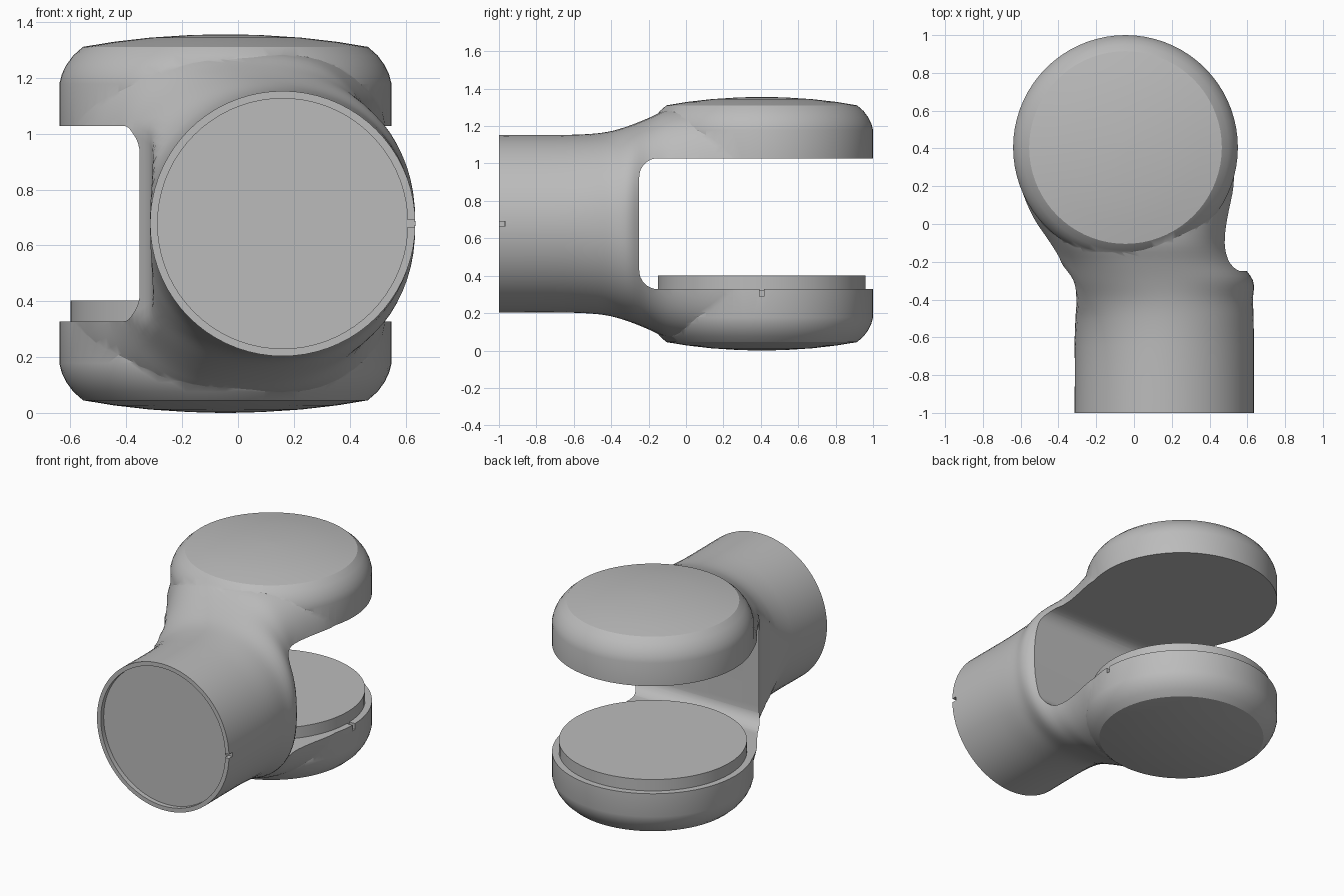
import bpy, bmesh, math
from mathutils import Matrix, Vector

cube = bpy.data.objects.get("Cube")
if cube:
    bpy.data.objects.remove(cube, do_unlink=True)

MID = 0.678                      # height of the mirror plane
HUB = (-0.045, 0.405)            # axis of the two fork discs
SIDES = 72

grey = bpy.data.materials.new("plain_grey")
grey.use_nodes = True
grey.diffuse_color = (0.5, 0.5, 0.5, 1)
grey.node_tree.nodes["Principled BSDF"].inputs["Base Color"].default_value = (0.5, 0.5, 0.5, 1)


def make(name, bm):
    bmesh.ops.recalc_face_normals(bm, faces=bm.faces)
    mesh = bpy.data.meshes.new(name)
    bm.to_mesh(mesh)
    bm.free()
    mesh.materials.append(grey)
    ob = bpy.data.objects.new(name, mesh)
    bpy.context.collection.objects.link(ob)
    return ob


def loft(name, rings):
    """Skin closed rings of equal length and cap both ends."""
    bm = bmesh.new()
    loops = [[bm.verts.new(p) for p in ring] for ring in rings]
    for a, b in zip(loops, loops[1:]):
        for i in range(len(a)):
            j = (i + 1) % len(a)
            bm.faces.new((a[i], a[j], b[j], b[i]))
    bm.faces.new(loops[0])
    bm.faces.new(loops[-1])
    return make(name, bm)


def turned(name, profile, side=1):
    """Turn a (radius, height) profile about the disc axis."""
    angles = [2 * math.pi * i / SIDES for i in range(SIDES)]
    return loft(name, [[(HUB[0] + r * math.cos(t), HUB[1] + r * math.sin(t), MID + side * h)
                        for t in angles] for r, h in profile])


def box(name, low, high):
    bm = bmesh.new()
    size = Vector(high) - Vector(low)
    centre = (Vector(high) + Vector(low)) / 2
    bmesh.ops.create_cube(bm, size=1, matrix=Matrix.Translation(centre) @ Matrix.Diagonal((*size, 1)))
    return make(name, bm)


def activate(ob):
    bpy.ops.object.select_all(action='DESELECT')
    ob.select_set(True)
    bpy.context.view_layer.objects.active = ob


def combine(ob, tool, operation):
    activate(ob)
    mod = ob.modifiers.new("combine", 'BOOLEAN')
    mod.operation, mod.solver, mod.object = operation, 'EXACT', tool
    bpy.ops.object.modifier_apply(modifier=mod.name)
    bpy.data.objects.remove(tool, do_unlink=True)


def smooth_between(keys, steps=4):
    """Cubic interpolation through rows, the first column being position."""
    out = []
    for k in range(len(keys) - 1):
        p, q = keys[k], keys[k + 1]
        before, after = keys[max(k - 1, 0)], keys[min(k + 2, len(keys) - 1)]
        span = q[0] - p[0]
        for s in range(steps):
            t = s / steps
            row = [p[0] + span * t]
            for c in range(1, len(p)):
                m0 = (q[c] - before[c]) / (q[0] - before[0]) * span
                m1 = (after[c] - p[c]) / (after[0] - p[0]) * span
                row.append((2*t**3 - 3*t**2 + 1) * p[c] + (t**3 - 2*t**2 + t) * m0
                           + (3*t**2 - 2*t**3) * q[c] + (t**3 - t**2) * m1)
            out.append(row)
    return out + [keys[-1]]


def section(y, cx, left, right, height, power, limit):
    ring = []
    for i in range(SIDES):
        t = 2 * math.pi * i / SIDES
        c, s = math.cos(t), math.sin(t)
        x = math.copysign(abs(c) ** (2 / power), c) * (right if c > 0 else left)
        z = math.copysign(abs(s) ** (2 / power), s) * height
        ring.append((max(cx + x, limit), y, MID + z))
    return ring


# Body: round tube widening into the fork
# columns: y, centre x, left width, right width, half height, squareness, flank limit
keys = [
    (-1.00, 0.16, 0.475, 0.475, 0.475, 2.0, -0.315),
    (-0.65, 0.16, 0.475, 0.475, 0.475, 2.0, -0.315),
    (-0.50, 0.155, 0.49, 0.478, 0.481, 2.05, -0.31),
    (-0.40, 0.14, 0.52, 0.49, 0.495, 2.1, -0.305),
    (-0.30, 0.10, 0.52, 0.53, 0.525, 2.3, -0.32),
    (-0.20, 0.05, 0.49, 0.51, 0.565, 2.6, -0.39),
    (-0.10, 0.00, 0.475, 0.515, 0.61, 3.0, -0.45),
    (0.03, -0.03, 0.52, 0.545, 0.63, 3.5, -0.54),
    (0.20, -0.045, 0.567, 0.585, 0.645, 4.0, -0.61),
    (0.40, -0.045, 0.59, 0.59, 0.645, 4.0, -0.64),
]
body = loft("forked_arm", [section(*row) for row in smooth_between(keys)])

# Fork discs: straight side, rounded shoulder, shallow domed face
profile = [(0.595, 0.30), (0.595, 0.50), (0.586, 0.535), (0.57, 0.568), (0.545, 0.602),
           (0.51, 0.633), (0.40, 0.651), (0.27, 0.666), (0.13, 0.675), (0.02, 0.678)]
for side in (1, -1):
    combine(body, turned("fork_disc", profile, side), 'UNION')

# Slot between the discs, with rounded inner corners
slot = box("slot_cutter", (-2, -0.25, MID - 0.35), (2, 2, MID + 0.35))
bm = bmesh.new()
bm.from_mesh(slot.data)
inner = [e for e in bm.edges if all(v.co.y < 0 for v in e.verts)
         and abs(e.verts[0].co.x - e.verts[1].co.x) > 1]
bmesh.ops.bevel(bm, geom=inner, offset=0.1, segments=8, profile=0.5, affect='EDGES')
bm.to_mesh(slot.data)
bm.free()
combine(body, slot, 'DIFFERENCE')

# Shallow recess in the tube end
rings = [[(0.16 + 0.448 * math.cos(2 * math.pi * i / SIDES), y,
           MID + 0.448 * math.sin(2 * math.pi * i / SIDES)) for i in range(SIDES)]
         for y in (-1.1, -0.97)]
combine(body, loft("recess_cutter", rings), 'DIFFERENCE')

# Alignment notches on the tube rim and on the lower disc
combine(body, box("rim_notch", (0.59, -1.1, MID - 0.013), (0.7, -0.965, MID + 0.013)), 'DIFFERENCE')
combine(body, box("disc_notch", (0.5, HUB[1] - 0.013, 0.29), (0.7, HUB[1] + 0.013, 0.36)), 'DIFFERENCE')

# Raised pad on the lower disc
pad = turned("joint_pad", [(0.555, 0.36), (0.555, 0.276)], -1)

for ob in (body, pad):
    activate(ob)
    bpy.ops.object.shade_smooth_by_angle(angle=math.radians(28))
